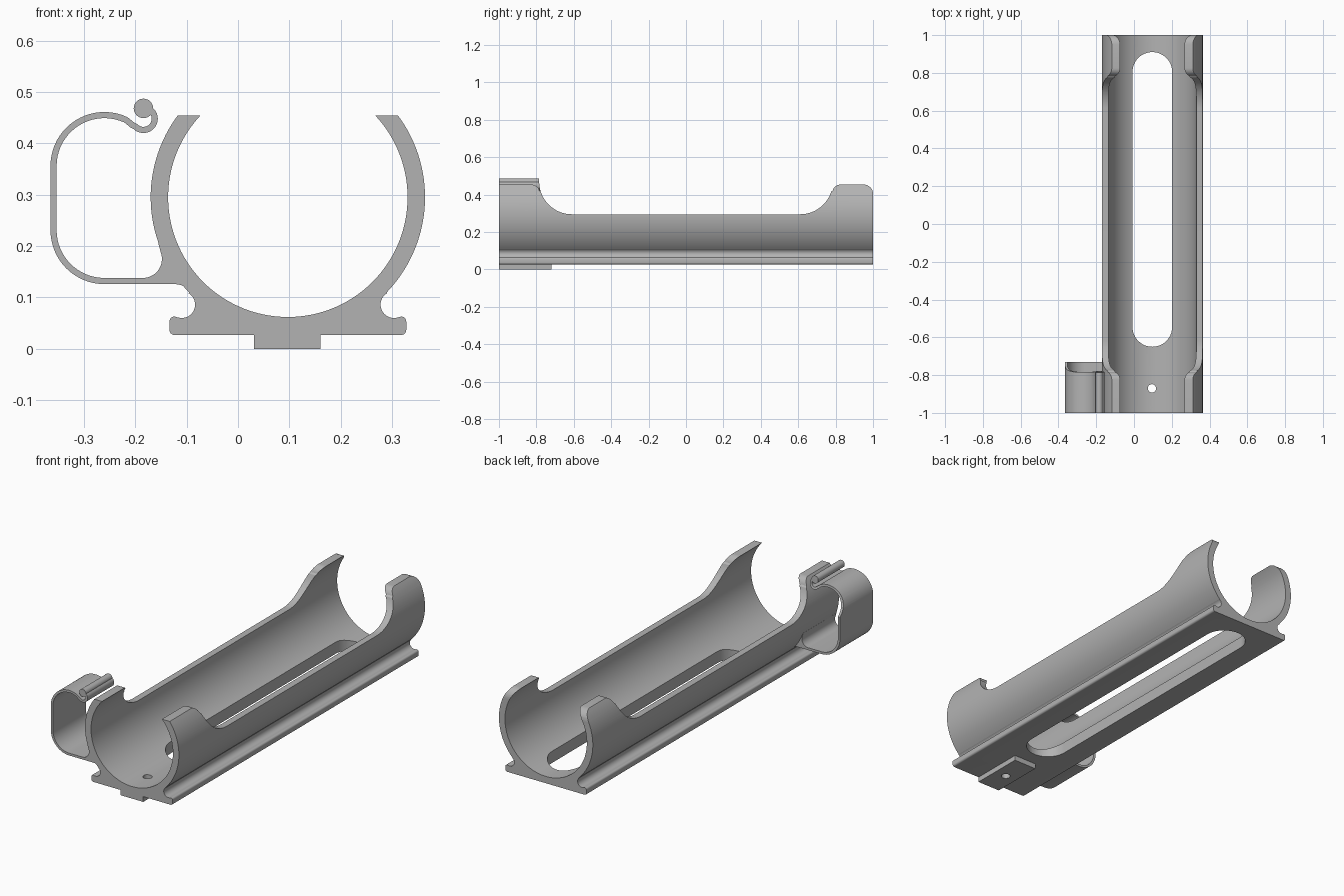
import bpy, bmesh, math

cube = bpy.data.objects.get("Cube")
if cube:
    bpy.data.objects.remove(cube, do_unlink=True)

grey = bpy.data.materials.new("plain grey")
grey.use_nodes = True
GREY = (0.45, 0.45, 0.45, 1)
grey.diffuse_color = GREY
grey.node_tree.nodes["Principled BSDF"].inputs["Base Color"].default_value = GREY

CX, CZ = 0.097, 0.295            # tube axis
R_IN, R_OUT, RIM = 0.233, 0.267, 0.454


def arc(cx, cy, r, a0, a1, n=12):
    angles = [math.radians(a0 + (a1 - a0) * i / n) for i in range(n + 1)]
    return [(cx + r * math.cos(a), cy + r * math.sin(a)) for a in angles]


def prism(name, outline, axis, start, end):
    """Extrude a closed 2D outline along one axis."""
    place = {"x": lambda u, v: (start, u, v),
             "y": lambda u, v: (u, start, v),
             "z": lambda u, v: (u, v, start)}[axis]
    move = [end - start if a == axis else 0 for a in "xyz"]
    bm = bmesh.new()
    face = bm.faces.new([bm.verts.new(place(u, v)) for u, v in outline])
    new = bmesh.ops.extrude_face_region(bm, geom=[face], use_keep_orig=True)["geom"]
    bmesh.ops.translate(bm, vec=move, verts=[g for g in new if isinstance(g, bmesh.types.BMVert)])
    bmesh.ops.recalc_face_normals(bm, faces=bm.faces)
    mesh = bpy.data.meshes.new(name)
    bm.to_mesh(mesh)
    bm.free()
    mesh.materials.append(grey)
    obj = bpy.data.objects.new(name, mesh)
    bpy.context.collection.objects.link(obj)
    return obj


def activate(obj):
    bpy.ops.object.select_all(action="DESELECT")
    obj.select_set(True)
    bpy.context.view_layer.objects.active = obj


def cut(obj, *cutters):
    activate(obj)
    for cutter in cutters:
        mod = obj.modifiers.new("cut", "BOOLEAN")
        mod.operation, mod.solver, mod.object = "DIFFERENCE", "EXACT", cutter
        bpy.ops.object.modifier_apply(modifier=mod.name)


def ribbon(path, width):
    """Outline of a constant-width band around an open path."""
    left, right = [], []
    for i, (x, z) in enumerate(path):
        a, b = path[max(i - 1, 0)], path[min(i + 1, len(path) - 1)]
        dx, dz = b[0] - a[0], b[1] - a[1]
        k = width / 2 / math.hypot(dx, dz)
        left.append((x - dz * k, z + dx * k))
        right.append((x + dz * k, z - dx * k))
    return left + right[::-1]


# Cradle section: open tube on a flat base with a groove and lip on each side
half = (arc(0, CZ, R_IN, -90, 54, 48) + arc(0, CZ, R_OUT, 54, -44, 36)
        + arc(0.2065, 0.086, 0.026, 120, 285, 16)
        + arc(0.2205, 0.053, 0.01, 90, 0, 6) + arc(0.2205, 0.037, 0.01, 0, -90, 6))
section = half + [(-x, z) for x, z in reversed(half[1:])]
cradle = prism("cradle", [(CX + x, z) for x, z in section], "y", -1, 1)

# Mounting foot under the front
foot = prism("mounting_foot", [(0.031, 0), (0.161, 0), (0.161, 0.027), (0.031, 0.027)],
             "y", -1, -0.72)

# Side silhouette cutter: low walls with taller rounded ends
SWEEP = (0.61, 0.47, 0.175)
rise = arc(*SWEEP, -90, -18, 16) + arc(0.826, 0.411, 0.043, 165, 90, 8)
above = ([(-1.1, RIM)] + [(-y, z) for y, z in reversed(rise)] + rise
         + arc(0.95, RIM - 0.05, 0.05, 90, 0, 8) + [(1.1, RIM - 0.05), (1.1, 0.7), (-1.1, 0.7)])
wall_cutter = prism("wall_cutter", above, "x", -0.6, 0.6)

# Long base slot and screw hole
slot = arc(CX, 0.805, 0.105, 0, 180, 24) + arc(CX, -0.545, 0.105, 180, 360, 24)
slot_cutter = prism("slot_cutter", slot, "z", -0.1, 0.2)
hole_cutter = prism("hole_cutter", arc(CX - 0.002, -0.87, 0.022, 0, 345, 23), "z", -0.1, 0.2)
cut(cradle, wall_cutter, slot_cutter, hole_cutter)
cut(foot, hole_cutter)

# Spring clip on the right side: band, hooked tip, bead and root fillet
band = ([(-0.17, 0.132)] + arc(-0.26, 0.231, 0.099, 270, 180, 16)
        + arc(-0.26, 0.356, 0.099, 180, 65, 20)
        + [(-0.206, 0.436)] + arc(-0.184, 0.448, 0.022, 225, 395, 14)
        + [(-0.172, 0.466)])
clip = prism("clip_band", ribbon(band, 0.012), "y", -1, -0.73)
bead = prism("clip_bead", arc(-0.184, 0.468, 0.019, 0, 345, 23), "y", -1, -0.73)
root = (arc(-0.185, 0.175, 0.037, -90, 10, 10) + [(-0.155, 0.205), (-0.135, 0.2), (-0.09, 0.14)]
        + [(-0.085, 0.095)] + arc(-0.122, 0.092, 0.034, 25, 90, 6) + [(-0.185, 0.126)])
clip_root = prism("clip_root", root, "y", -1, -0.73)

# Swept end of the clip follows the wall sweep
sweep = ([(-y, z) for y, z in arc(*SWEEP, -90, 0, 20)]
         + [(-0.795, 0.6), (-0.5, 0.6), (-0.5, CZ)])
clip_cutter = prism("clip_cutter", sweep, "x", -0.5, 0)
cut(clip, clip_cutter)
cut(bead, clip_cutter)

for helper in (wall_cutter, slot_cutter, hole_cutter, clip_cutter):
    bpy.data.objects.remove(helper, do_unlink=True)

for part in (cradle, foot, clip, bead, clip_root):
    activate(part)
    bpy.ops.object.shade_smooth_by_angle(angle=math.radians(30))
